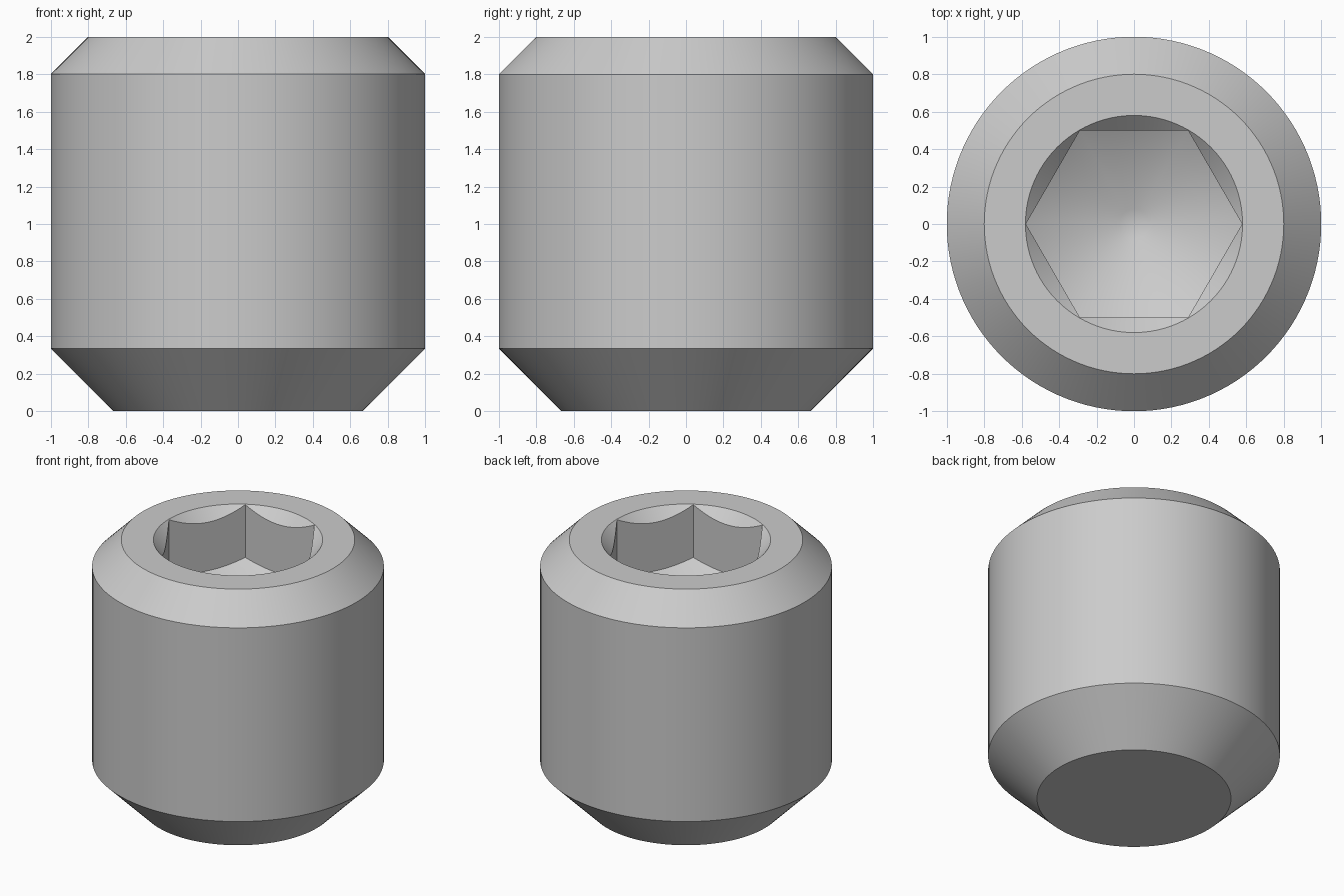
import bpy
import bmesh
import math

cube = bpy.data.objects.get("Cube")
if cube:
    bpy.data.objects.remove(cube, do_unlink=True)

SEGMENTS = 120        # multiple of six so hex corners land on vertices
FLAT = 0.5            # half the distance across the hex flats
MOUTH = 0.58          # radius of the socket mouth
DRILL = math.tan(math.radians(30))


def hex_radius(a):
    """Distance from the axis to the hexagon outline at angle a."""
    return FLAT / math.cos(a % (math.pi / 3) - math.pi / 6)


def circle(r, z):
    return lambda a: (r, z)


def chamfer_edge(a):
    r = hex_radius(a)
    return r, 2 - (MOUTH - r)


def floor_edge(a):
    r = hex_radius(a)
    return r, 1.6 - (MOUTH - r) * DRILL


# Rings from the underside, up the outside and down into the socket
rings = [
    circle(0.665, 0), circle(1, 0.335), circle(1, 1.8), circle(0.8, 2),
    circle(MOUTH, 2), chamfer_edge, floor_edge,
    circle(0.08, 1.6 - (MOUTH - 0.08) * DRILL),
]

bm = bmesh.new()
loops = []
for ring in rings:
    loop = []
    for i in range(SEGMENTS):
        a = math.tau * i / SEGMENTS
        r, z = ring(a)
        loop.append(bm.verts.new((r * math.cos(a), r * math.sin(a), z)))
    loops.append(loop)

for low, high in zip(loops, loops[1:]):
    for i in range(SEGMENTS):
        j = (i + 1) % SEGMENTS
        bm.faces.new((low[i], low[j], high[j], high[i]))

# Flat underside and the small tip of the drilled hole
bm.faces.new(loops[0][::-1])
bm.faces.new(loops[-1])

mesh = bpy.data.meshes.new("set_screw")
bm.to_mesh(mesh)
bm.free()
screw = bpy.data.objects.new("set_screw", mesh)
bpy.context.collection.objects.link(screw)

# Plain grey metal
grey = bpy.data.materials.new("grey_metal")
grey.use_nodes = True
colour = (0.6, 0.6, 0.6, 1)
grey.diffuse_color = colour
grey.node_tree.nodes["Principled BSDF"].inputs["Base Color"].default_value = colour
mesh.materials.append(grey)

# Smooth round surfaces, crisp chamfers and hex corners
bpy.ops.object.select_all(action="DESELECT")
screw.select_set(True)
bpy.context.view_layer.objects.active = screw
bpy.ops.object.shade_smooth_by_angle(angle=math.radians(35))
